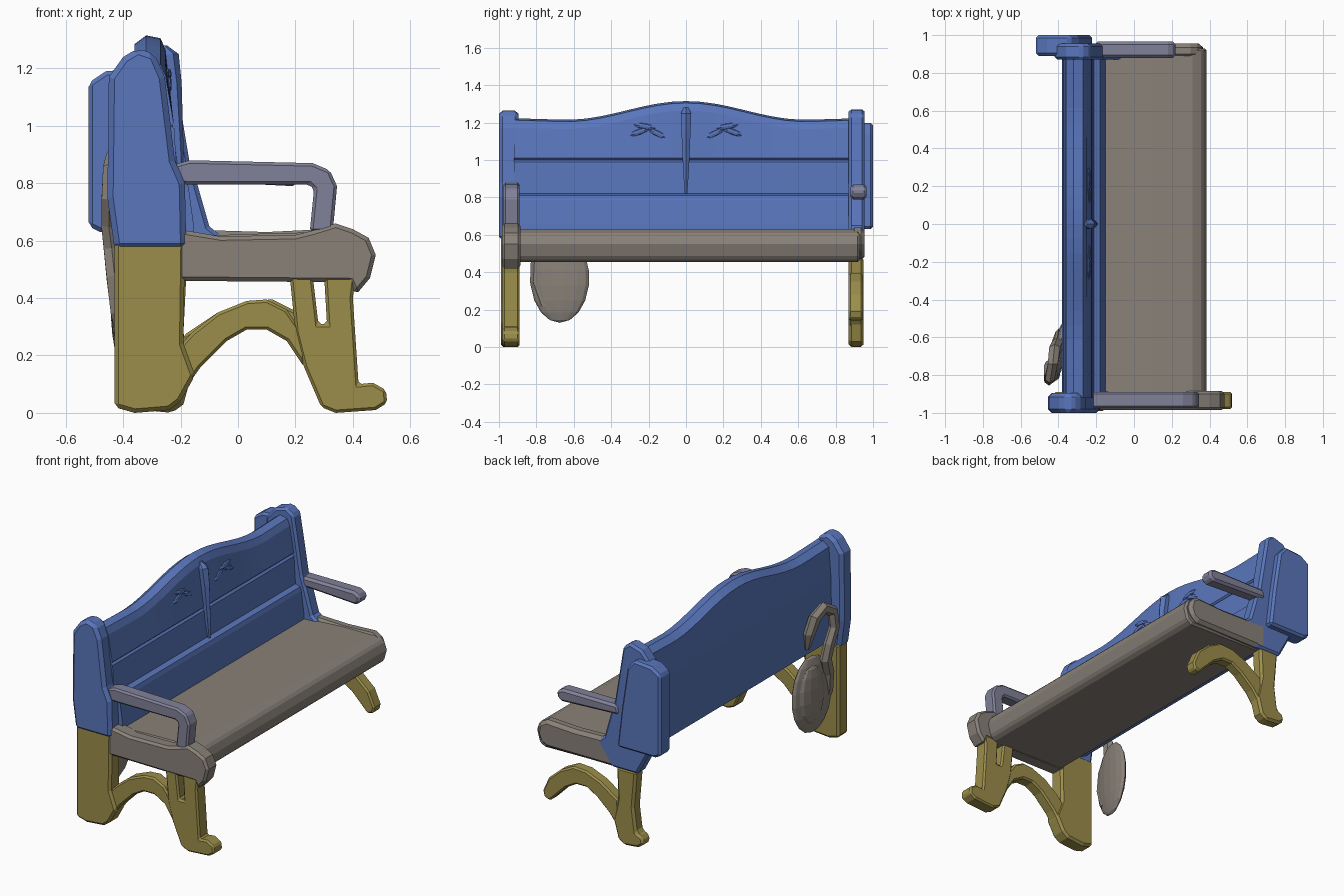
import bpy, bmesh, math
from mathutils import Matrix


def material(name, rgb):
    m = bpy.data.materials.new(name)
    m.diffuse_color = (*rgb, 1)
    return m


BLUE = material("blue", (0.10, 0.18, 0.50))
SLATE = material("slate", (0.22, 0.22, 0.32))
TAUPE = material("taupe", (0.25, 0.22, 0.19))
OLIVE = material("olive", (0.33, 0.27, 0.07))


def finish(name, bm, mat, bevel=0.0):
    bmesh.ops.recalc_face_normals(bm, faces=bm.faces)
    me = bpy.data.meshes.new(name)
    bm.to_mesh(me)
    bm.free()
    me.materials.append(mat)
    ob = bpy.data.objects.new(name, me)
    bpy.context.collection.objects.link(ob)
    if bevel:
        b = ob.modifiers.new("chamfer", 'BEVEL')
        b.width, b.segments, b.limit_method = bevel, 1, 'ANGLE'
        b.angle_limit = math.radians(40)
    return ob


def loft(name, rings, mat, bevel=0.0):
    """Skin a row of equal-length closed rings and cap both ends."""
    bm = bmesh.new()
    rows = [[bm.verts.new(p) for p in ring] for ring in rings]
    n = len(rows[0])
    for a, b in zip(rows, rows[1:]):
        for i in range(n):
            bm.faces.new((a[i], a[(i + 1) % n], b[(i + 1) % n], b[i]))
    bm.faces.new(rows[0])
    bm.faces.new(rows[-1])
    return finish(name, bm, mat, bevel)


def prism(name, pts, y0, y1, mat, bevel=0.014):
    """Extrude an (x, z) outline along y."""
    return loft(name, [[(x, y, z) for x, z in pts] for y in (y0, y1)], mat, bevel)


def blob(name, size, loc, rot, mat, u=10, v=7):
    bm = bmesh.new()
    bmesh.ops.create_uvsphere(bm, u_segments=u, v_segments=v, radius=1)
    bm.transform(Matrix.Translation(loc) @ rot @ Matrix.Diagonal((*size, 1)))
    return finish(name, bm, mat)


# Seat slab with a rolled front edge
prism("seat", [(-.20, .465), (.33, .455), (.365, .475), (.385, .55), (.365, .605),
               (.31, .63), (.10, .625), (-.20, .615)], -.92, .93, TAUPE, 0.012)


# Backrest with a wavy crest, a ledge at the bottom and a board seam
def crest(y):
    return 1.215 + (.05 * (1 + math.cos(math.pi * y / .64)) if abs(y) < .64 else .03 * (abs(y) - .64))


rings = []
for i in range(25):
    y = -.92 + 1.84 * i / 24
    t = crest(y)
    sec = [(-.15, .60), (-.155, .66), (-.172, .785), (-.18, .81), (-.212, .82), (-.222, .99),
           (-.234, 1.0), (-.224, 1.01), (-.252, t - .05), (-.27, t - .01), (-.32, t),
           (-.36, t - .03), (-.375, 1.0), (-.38, .62), (-.30, .58)]
    rings.append([(x, y, z) for x, z in sec])
loft("backrest", rings, BLUE)

# Tapered mullion in the middle of the backrest
rings = []
for x, z, r in ((-.20, .82, .008), (-.212, .95, .018), (-.23, 1.15, .028), (-.245, 1.25, .032), (-.265, 1.28, .015)):
    rings.append([(x + r * 1.2 * math.cos(k * math.pi / 3), r * math.sin(k * math.pi / 3), z) for k in range(6)])
loft("back_mullion", rings, BLUE)

# Carved leaves on the backrest
for s in (-1, 1):
    for y, z, a in ((.15, 1.14, 25), (.25, 1.15, -20), (.22, 1.18, 10)):
        blob("carved_leaf", (.012, .06, .016), (-.242, s * y, z),
             Matrix.Rotation(math.radians(s * a), 4, 'X'), BLUE, 6, 4)

# Near end frame: back leg, post, side rail, arm, front leg, arch
prism("back_leg", [(-.43, .02), (-.36, 0), (-.24, .01), (-.20, .04), (-.15, .13), (-.19, .24),
                   (-.185, .60), (-.43, .60)], -.99, -.89, OLIVE)
prism("back_post", [(-.43, .57), (-.455, .75), (-.45, 1.17), (-.40, 1.24), (-.35, 1.27), (-.29, 1.25),
                    (-.255, 1.17), (-.22, .88), (-.185, .80), (-.18, .57)], -1.0, -.895, BLUE, 0.02)
prism("side_rail", [(-.21, .46), (.39, .455), (.41, .41), (.46, .47), (.48, .55), (.455, .61),
                    (.40, .64), (.34, .66), (.26, .635), (.20, .62), (-.06, .615), (-.21, .64)],
      -.985, -.885, TAUPE)
prism("armrest", [(-.24, .86), (-.17, .88), (.26, .87), (.32, .845), (.345, .79), (.33, .63),
                  (.25, .63), (.265, .78), (.25, .795), (-.16, .795), (-.24, .80)], -.975, -.89, SLATE)
prism("front_leg", [(.18, .48), (.20, .28), (.23, .16), (.29, .02), (.34, 0), (.48, .01), (.52, .035),
                    (.515, .08), (.47, .105), (.42, .10), (.40, .40), (.41, .48), (.30, .48), (.31, .31),
                    (.28, .31), (.26, .48)], -.98, -.89, OLIVE, 0.01)
prism("arch_brace", [(-.20, .06), (-.13, .16), (-.04, .25), (.03, .29), (.10, .29), (.17, .25), (.23, .16),
                     (.24, .26), (.17, .36), (.10, .395), (.03, .39), (-.07, .35), (-.16, .28), (-.26, .17)],
      -.975, -.895, OLIVE, 0.01)

# Far end frame: post, outer block, rail, short arm, single leg and free arch
prism("far_post", [(-.33, .47), (-.42, .64), (-.42, 1.18), (-.36, 1.25), (-.28, 1.275), (-.23, 1.24),
                   (-.17, .88), (-.14, .79), (-.10, .65), (-.05, .61), (-.15, .47)], .87, .955, BLUE)
prism("far_block", [(-.52, .65), (-.48, .63), (-.22, .63), (-.25, .88), (-.29, 1.14), (-.34, 1.20),
                    (-.46, 1.19), (-.52, 1.15)], .89, 1.0, BLUE)
prism("far_rail", [(-.22, .47), (.30, .47), (.345, .495), (.365, .55), (.35, .61), (.30, .64),
                   (.10, .63), (-.22, .64)], .88, .955, TAUPE, 0.02)
prism("far_armrest", [(-.21, .81), (.19, .79), (.22, .81), (.22, .85), (.18, .87), (-.20, .87)],
      .88, .965, SLATE)
prism("far_leg", [(-.18, .48), (-.19, .28), (-.16, .14), (-.19, .03), (-.23, 0), (-.33, .01), (-.37, .04),
                  (-.36, .08), (-.32, .10), (-.30, .25), (-.32, .48)], .87, .95, OLIVE)
prism("far_arch", [(-.21, .06), (-.13, .17), (-.04, .25), (.03, .29), (.10, .29), (.17, .25), (.24, .18),
                   (.28, .14), (.32, .15), (.33, .19), (.29, .28), (.21, .35), (.12, .395), (.03, .39),
                   (-.07, .35), (-.19, .27)], .87, .945, OLIVE, 0.01)

# Swan ornament hanging on the rear: body, wing and hooked neck
lean = Matrix.Rotation(math.radians(-10), 4, 'Z')
blob("swan_body", (.036, .16, .24), (-.395, -.675, .37), lean, TAUPE, 14, 9)
blob("swan_wing", (.025, .10, .18), (-.415, -.65, .38), lean, TAUPE, 10, 7)
path = [(-.39, -.64, .66), (-.405, -.64, .76), (-.42, -.67, .85), (-.43, -.74, .89), (-.445, -.81, .85),
        (-.45, -.82, .75), (-.45, -.77, .66), (-.44, -.75, .57), (-.43, -.79, .47), (-.42, -.80, .35),
        (-.40, -.76, .22)]
radii = [.016, .04, .042, .038, .036, .036, .038, .04, .04, .034, .02]
rings = []
for i, (x, y, z) in enumerate(path):
    a, b = path[max(i - 1, 0)], path[min(i + 1, len(path) - 1)]
    dy, dz = b[1] - a[1], b[2] - a[2]
    L, r = math.hypot(dy, dz), radii[i]
    rings.append([(x + .8 * r * math.sin(t), y - dz / L * r * math.cos(t), z + dy / L * r * math.cos(t))
                  for t in (k * math.pi / 3 for k in range(6))])
loft("swan_neck", rings, TAUPE)
